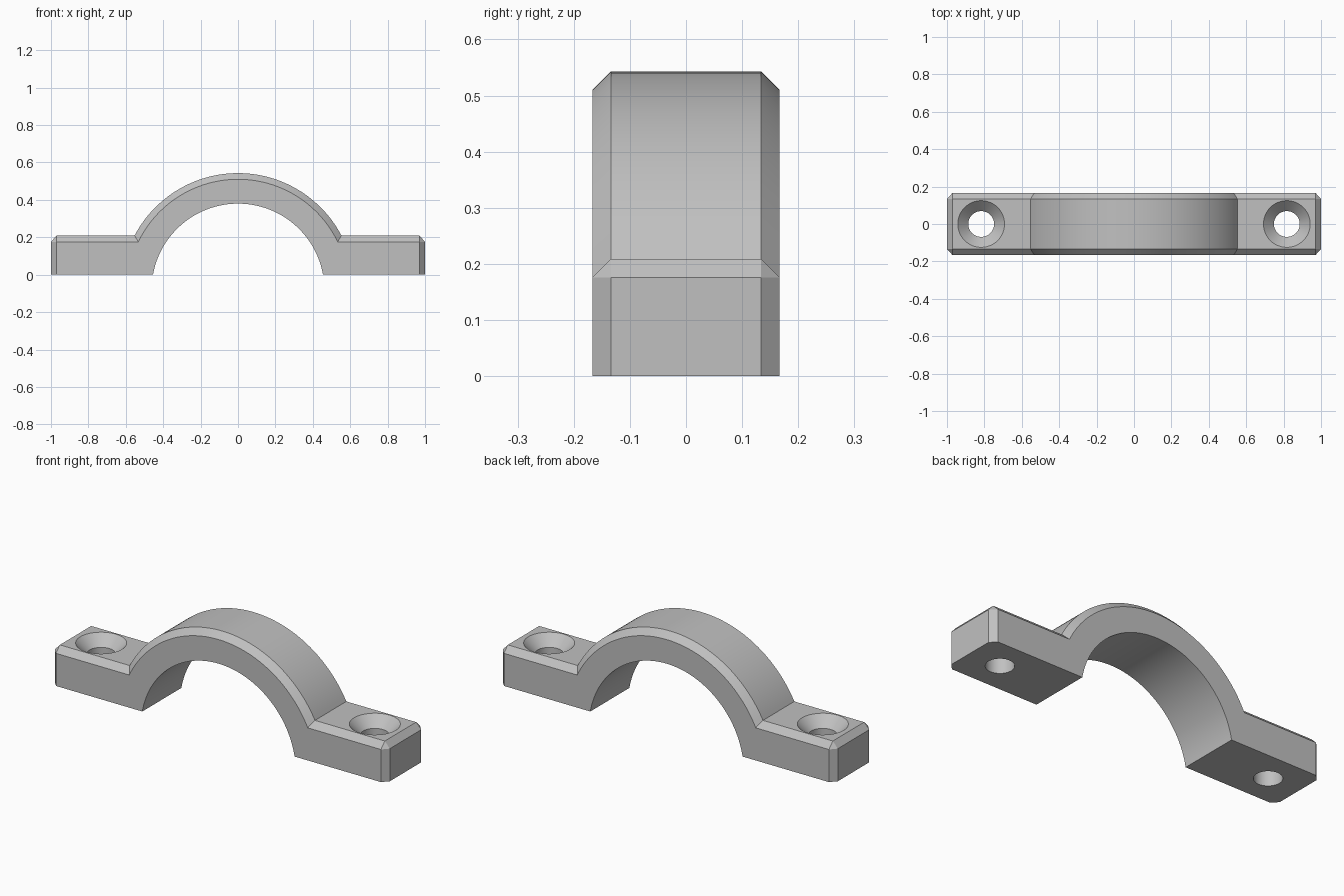
import bpy, bmesh, math

if "Cube" in bpy.data.objects:
    bpy.data.objects.remove(bpy.data.objects["Cube"])

HALF_Y, CH = 0.1667, 0.033         # half width and chamfer size
TOP, END = 0.209, 1.0              # flange height and end position
CZ, R_IN, R_OUT = -0.082, 0.462, 0.625   # arch centre height and radii
HOLE_X, HOLE_R, SINK_R = 0.817, 0.069, 0.125
SEG = 64

steel = bpy.data.materials.new("grey_metal")
steel.diffuse_color = (0.53, 0.53, 0.53, 1)
steel.use_nodes = True
steel.node_tree.nodes["Principled BSDF"].inputs["Base Color"].default_value = steel.diffuse_color


def arc(r, z_start, flip=False):
    """Points of an arch running right to left, starting at a given height."""
    a = math.asin((z_start - CZ) / r)
    pts = []
    for i in range(SEG + 1):
        t = a + (math.pi - 2 * a) * i / SEG
        pts.append((r * math.cos(t), CZ + r * math.sin(t)))
    return pts[::-1] if flip else pts


def profile(inset):
    """Clamp outline in x, z; the inset one forms the chamfered side face."""
    d = CH if inset else 0.0
    low, ex = TOP - CH, END - 0.03
    top = TOP - d
    end = ex if inset else END
    right = [(end, 0), (end, low), (ex, top)]
    left = [(-x, z) for x, z in reversed(right)]
    return right + arc(R_OUT - d, top) + left + arc(R_IN, 0, True)


def mesh_object(name, bm):
    bmesh.ops.remove_doubles(bm, verts=bm.verts, dist=1e-5)
    bmesh.ops.recalc_face_normals(bm, faces=bm.faces)
    me = bpy.data.meshes.new(name)
    bm.to_mesh(me)
    bm.free()
    ob = bpy.data.objects.new(name, me)
    bpy.context.collection.objects.link(ob)
    me.materials.append(steel)
    return ob


def loft(name, rings):
    """Skin closed rings of points and cap both ends."""
    bm = bmesh.new()
    loops = [[bm.verts.new(p) for p in ring] for ring in rings]
    n = len(loops[0])
    for a, b in zip(loops, loops[1:]):
        for i in range(n):
            j = (i + 1) % n
            bm.faces.new((a[i], a[j], b[j], b[i]))
    bm.faces.new(loops[0])
    bm.faces.new(loops[-1][::-1])
    return mesh_object(name, bm)


# Clamp body: arch with two flanges, chamfered along its upper edges
sections = [(-HALF_Y, True), (-HALF_Y + CH, False), (HALF_Y - CH, False), (HALF_Y, True)]
clamp = loft("pipe_clamp", [[(x, y, z) for x, z in profile(ins)] for y, ins in sections])

# Countersunk screw holes through both flanges
depth = SINK_R - HOLE_R
steps = [(HOLE_R, -0.1), (HOLE_R, TOP - depth), (SINK_R + 0.05, TOP + 0.05)]
for side, label in ((-1, "left"), (1, "right")):
    rings = [[(side * HOLE_X + r * math.cos(2 * math.pi * i / 48),
               r * math.sin(2 * math.pi * i / 48), z) for i in range(48)]
             for r, z in steps]
    cutter = loft(label + "_hole_cutter", rings)
    cutter.hide_render = True
    mod = clamp.modifiers.new(label + "_hole", 'BOOLEAN')
    mod.operation, mod.solver, mod.object = 'DIFFERENCE', 'EXACT', cutter

# Bake the cuts and remove the cutters
bpy.context.view_layer.update()
graph = bpy.context.evaluated_depsgraph_get()
cut_mesh = bpy.data.meshes.new_from_object(clamp.evaluated_get(graph))
clamp.modifiers.clear()
clamp.data = cut_mesh
for label in ("left", "right"):
    bpy.data.objects.remove(bpy.data.objects[label + "_hole_cutter"])

# Smooth arch and holes, crisp chamfers
bpy.context.view_layer.objects.active = clamp
clamp.select_set(True)
bpy.ops.object.shade_smooth_by_angle(angle=math.radians(25))
